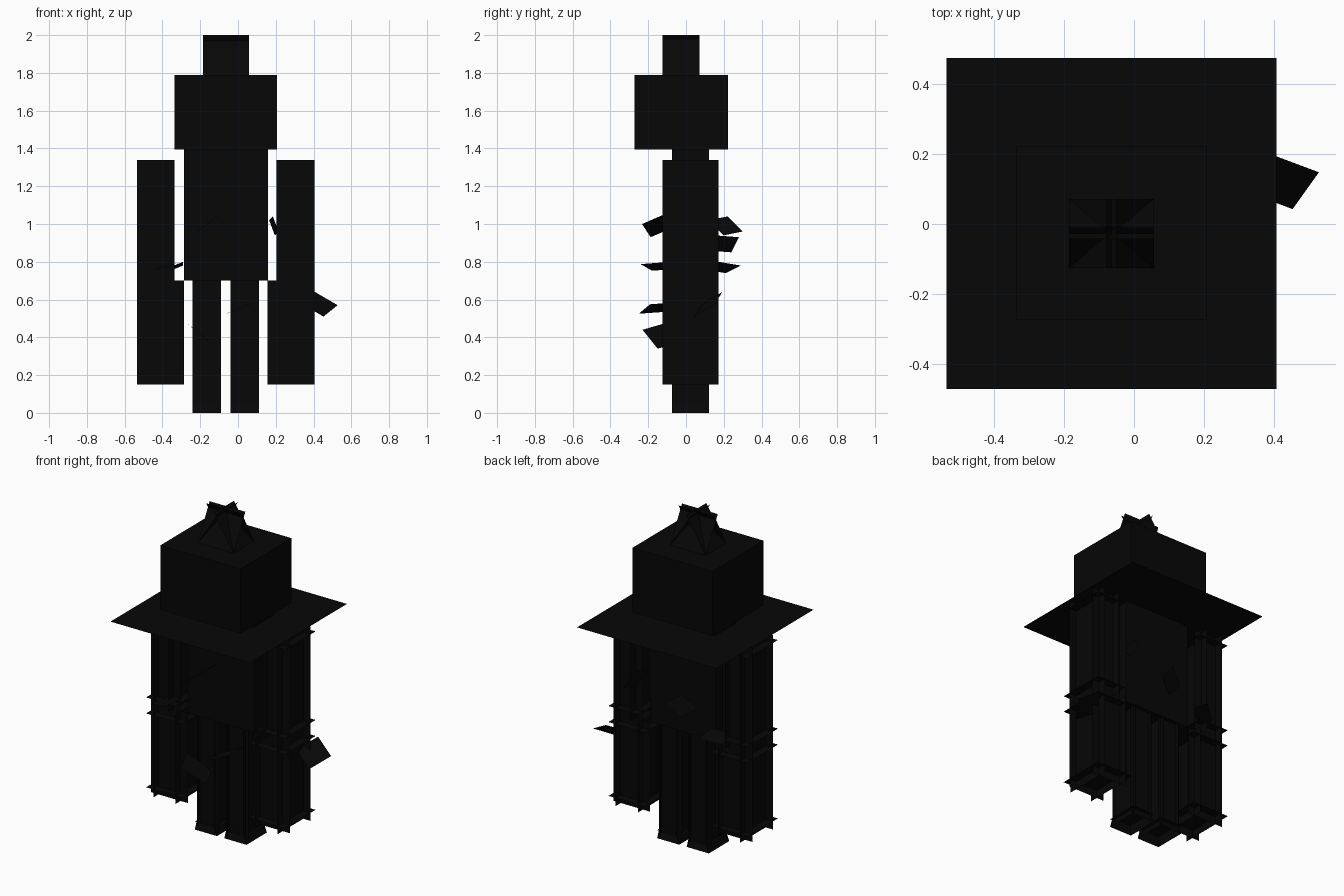
import bpy
from mathutils import Vector

cube = bpy.data.objects.get("Cube")
if cube:
    bpy.data.objects.remove(cube, do_unlink=True)

black = bpy.data.materials.new("near_black")
black.use_nodes = True
colour = (0.002, 0.002, 0.002, 1)
black.diffuse_color = colour
black.node_tree.nodes["Principled BSDF"].inputs["Base Color"].default_value = colour

PIXEL = 0.049


def build(name, quads):
    """Make one object from a list of four-cornered panels."""
    verts = [tuple(p) for q in quads for p in q]
    faces = [tuple(range(4 * i, 4 * i + 4)) for i in range(len(quads))]
    mesh = bpy.data.meshes.new(name)
    mesh.from_pydata(verts, [], faces)
    mesh.materials.append(black)
    obj = bpy.data.objects.new(name, mesh)
    bpy.context.collection.objects.link(obj)
    return obj


def panels(lo, hi, inset=0.0):
    """Six full-size panels of a block, each pushed inwards by the inset."""
    quads = []
    for axis in range(3):
        u, v = (axis + 1) % 3, (axis + 2) % 3
        for side in (0, 1):
            level = hi[axis] - inset if side else lo[axis] + inset
            corners = []
            for a, b in ((lo[u], lo[v]), (hi[u], lo[v]), (hi[u], hi[v]), (lo[u], hi[v])):
                p = [0, 0, 0]
                p[axis], p[u], p[v] = level, a, b
                corners.append(p)
            quads.append(corners if side else corners[::-1])
    return quads


def leaning(lo, hi, low_inset, high_inset):
    """Four full-width walls, each leaning from one inset (x, y) to another."""
    quads = []
    for axis in (0, 1):
        other = 1 - axis
        for edge, inward in ((lo[axis], 1), (hi[axis], -1)):
            base = edge + inward * low_inset[axis]
            top = edge + inward * high_inset[axis]
            quad = []
            for level, along, z in ((base, lo[other], lo[2]), (base, hi[other], lo[2]),
                                    (top, hi[other], hi[2]), (top, lo[other], hi[2])):
                p = [0, 0, z]
                p[axis], p[other] = level, along
                quad.append(p)
            quads.append(quad if (inward < 0) == (axis == 0) else quad[::-1])
    return quads


def thorn(name, root, width, out):
    """Flat card standing out from the body."""
    root, width, out = Vector(root), Vector(width) / 2, Vector(out)
    build(name, [[root - width, root + width, root + width + out, root - width + out]])


# Head, hat brim and topknot whose walls cross just below its tip
build("head", panels((-0.335, -0.272, 1.395), (0.207, 0.222, 1.79)))
build("hat_brim", [[(-0.535, -0.47, 1.345), (0.407, -0.47, 1.345),
                    (0.407, 0.473, 1.345), (-0.535, 0.473, 1.345)]])
build("topknot", leaning((-0.185, -0.125, 1.79), (0.057, 0.072, 2.0),
                         (0, 0), (0.135, 0.115)))

# Body
build("torso", panels((-0.285, -0.075, 0.70), (0.16, 0.122, 1.395)))

# Arms and legs, mirrored about the body's own middle
MIDDLE = -0.065
for label, side in (("left", 1), ("right", -1)):
    for part, near, far, z0, z1 in (("upper_arm", 0.27, 0.47, 0.70, 1.34),
                                    ("lower_arm", 0.222, 0.47, 0.15, 0.70)):
        x0, x1 = sorted((MIDDLE + side * near, MIDDLE + side * far))
        build(f"{label}_{part}", panels((x0, -0.125, z0), (x1, 0.172, z1), PIXEL))

    # Legs with walls set in a little, flaring out again at the feet
    x0, x1 = sorted((MIDDLE + side * 0.025, MIDDLE + side * 0.175))
    y0, y1, step = -0.075, 0.122, 0.02
    flat = (step, step)
    build(f"{label}_leg", leaning((x0, y0, PIXEL), (x1, y1, 0.70), flat, flat))
    build(f"{label}_foot_flare", leaning((x0, y0, 0), (x1, y1, PIXEL), (0, 0), flat))
    build(f"{label}_sole", [[(x0, y1, PIXEL), (x1, y1, PIXEL),
                             (x1, y0, PIXEL), (x0, y0, PIXEL)]])

# Loose thorns: root, width direction, outward direction
thorn("front_thorn_chest", (-0.12, -0.06, 1.03), (0.10, -0.045, 0.07), (-0.09, -0.15, -0.065))
thorn("front_thorn_arm", (-0.36, -0.08, 0.78), (-0.12, 0.06, -0.035), (-0.04, -0.13, -0.01))
thorn("front_thorn_left_leg", (0.02, -0.08, 0.56), (0.12, 0.06, 0.05), (-0.02, -0.14, -0.01))
thorn("front_thorn_right_leg", (-0.21, -0.07, 0.425), (0.12, 0.08, -0.10), (0.04, -0.12, -0.035))
thorn("back_thorn_high", (0.18, 0.16, 0.98), (0.03, 0.08, -0.08), (0.02, 0.10, 0.02))
thorn("back_thorn_middle", (-0.12, 0.13, 0.90), (0.08, 0.04, 0.08), (0.03, 0.13, -0.01))
thorn("back_thorn_low", (-0.34, 0.13, 0.78), (0.10, 0.08, 0.04), (0, 0.12, -0.02))
thorn("side_thorn", (0.37, 0.14, 0.61), (0.075, 0.105, 0.06), (0.12, -0.045, -0.07))
